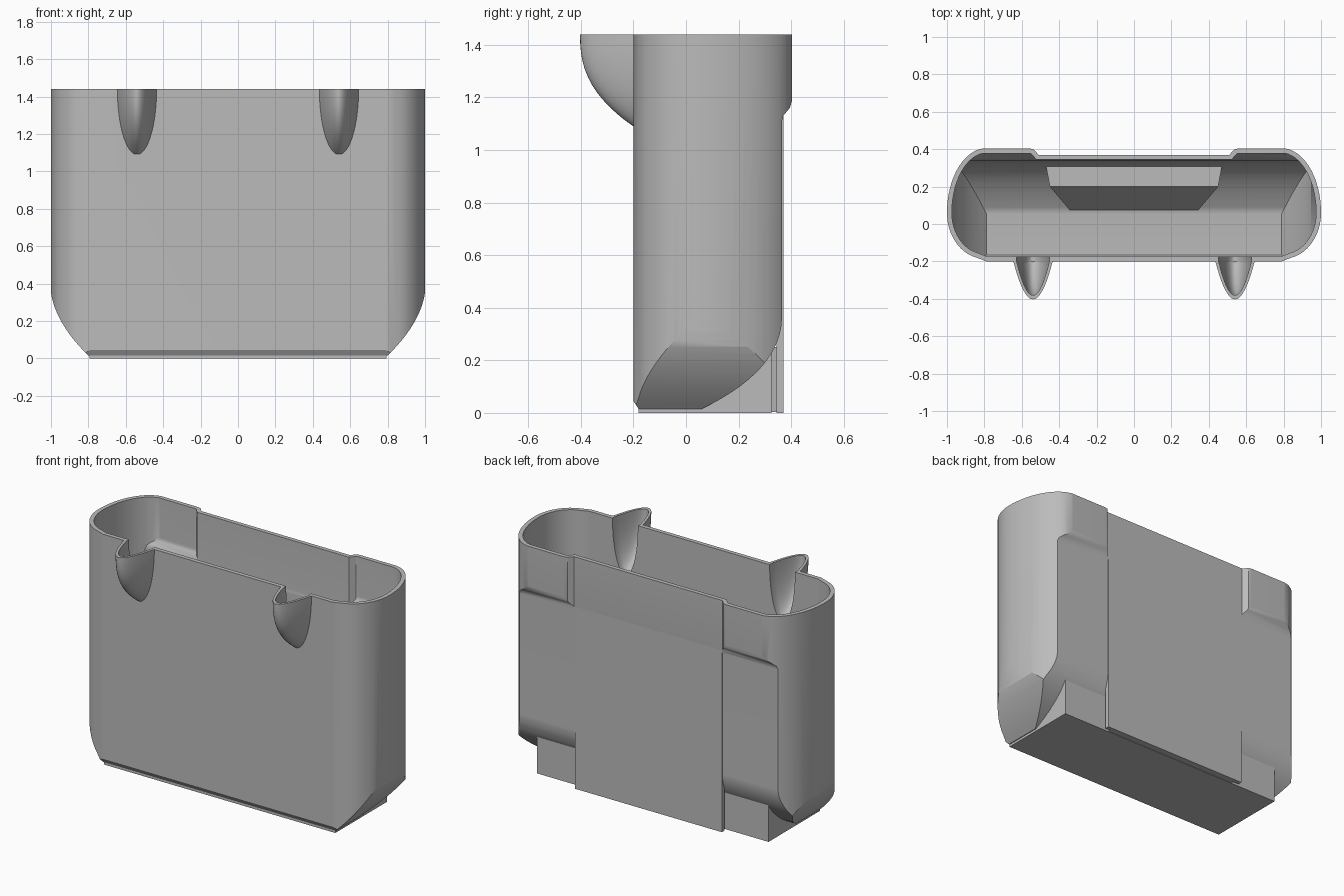
import bpy, bmesh, math
from mathutils import Vector

if "Cube" in bpy.data.objects:
    bpy.data.objects.remove(bpy.data.objects["Cube"])

WALL = 0.026
TOP = 1.44

grey = bpy.data.materials.new("plain grey")
grey.use_nodes = True
grey.diffuse_color = (0.5, 0.5, 0.5, 1)
grey.node_tree.nodes["Principled BSDF"].inputs["Base Color"].default_value = grey.diffuse_color


def loft(name, rings):
    """Closed solid through rings of equal point count."""
    bm = bmesh.new()
    loops = [[bm.verts.new(p) for p in ring] for ring in rings]
    n = len(loops[0])
    for a, b in zip(loops, loops[1:]):
        for i in range(n):
            j = (i + 1) % n
            bm.faces.new((a[i], a[j], b[j], b[i]))
    bm.faces.new(loops[0][::-1])
    bm.faces.new(loops[-1])
    bmesh.ops.recalc_face_normals(bm, faces=bm.faces)
    mesh = bpy.data.meshes.new(name)
    bm.to_mesh(mesh)
    bm.free()
    mesh.materials.append(grey)
    obj = bpy.data.objects.new(name, mesh)
    bpy.context.collection.objects.link(obj)
    return obj


def prism(name, poly, axis, lo, hi):
    """Extrude a 2D polygon along x, y or z."""
    place = {"x": lambda p, h: (h, p[0], p[1]),
             "y": lambda p, h: (p[0], h, p[1]),
             "z": lambda p, h: (p[0], p[1], h)}[axis]
    return loft(name, [[place(p, h) for p in poly] for h in (lo, hi)])


def combine(target, tool, operation):
    bpy.context.view_layer.objects.active = target
    mod = target.modifiers.new("cut", "BOOLEAN")
    mod.operation, mod.solver, mod.object = operation, "EXACT", tool
    bpy.ops.object.modifier_apply(modifier=mod.name)
    bpy.data.objects.remove(tool)


def inset(poly, d):
    """Move every edge of a counter-clockwise polygon inward by d."""
    pts = [Vector(p) for p in poly]
    out = []
    for i, p in enumerate(pts):
        e1 = (p - pts[i - 1]).normalized()
        e2 = (pts((i + 1) % len(pts)) if callable(pts) else pts[(i + 1) % len(pts)]) - p
        e2.normalize()
        n1, n2 = Vector((-e1.y, e1.x)), Vector((-e2.y, e2.x))
        out.append(p + (n1 + n2) * d / (1 + n1.dot(n2)))
    return out


def arc(cx, cy, rx, ry, a0, a1, steps):
    angles = [math.radians(a0 + (a1 - a0) * i / steps) for i in range(steps + 1)]
    return [(cx + rx * math.cos(a), cy + ry * math.sin(a)) for a in angles]


def bezier(a, b, c, steps=14):
    a, b, c = Vector(a), Vector(b), Vector(c)
    ts = [i / steps for i in range(steps + 1)]
    return [tuple(a * (1 - t) ** 2 + b * 2 * t * (1 - t) + c * t * t) for t in ts]


def mirrored(half):
    return half + [(-x, y) for x, y in reversed(half)]


# Plan outline, end profile and side profile of the bin
outline = mirrored([(0.79, -0.2)] + arc(0.8, 0.06, 0.2, 0.245, -78, 0, 12)
                   + arc(0.79, 0.06, 0.21, 0.345, 6, 90, 14)
                   + [(0.56, 0.405), (0.535, 0.398), (0.51, 0.37)])
front_profile = mirrored(bezier((0.8, 0.015), (0.99, 0.2), (1.003, 0.38)) + [(1.01, 1.7)])
side_profile = ([(-0.21, 1.7), (-0.21, 0.06), (-0.18, 0.015)]
                + bezier((0.06, 0.015), (0.36, 0.16), (0.365, 0.36))
                + [(0.365, 1.11), (0.37, 1.13), (0.395, 1.16), (0.404, 1.19), (0.404, 1.7)])


def bin_solid(name, d, top):
    solid = prism(name, inset(outline, d), "z", -0.1, top)
    combine(solid, prism("end_trim", inset(front_profile, d), "y", -1, 1), "INTERSECT")
    combine(solid, prism("side_trim", inset(side_profile, d), "x", -1.5, 1.5), "INTERSECT")
    return solid


def spout_solid(name, x, d, top):
    """Pointed scoop that narrows downwards against the front wall."""
    rings = []
    for i in range(17):
        s = 0.995 * math.cos(math.pi / 2 * i / 16)
        w = (0.105 - 0.8 * d) * math.sqrt(1 - s * s)
        depth = (0.203 - d) * (1 - s ** 2.5)
        z = TOP - (0.35 - d) * s
        ring = []
        for k in range(21):
            t = k / 10 - 1
            ring.append((x + w * t, -0.2 - depth * (1 - t * t), z))
        rings.append(ring + [(x + w, -0.15, z), (x - w, -0.15, z)])
    if top > TOP:
        rings.append([(px, py, top) for px, py, pz in rings[-1]])
    return loft(name, rings)


# Hollow bin with two scoops
shell = bin_solid("bin_shell", 0, TOP)
for x in (-0.54, 0.54):
    combine(shell, spout_solid("spout", x, 0, TOP), "UNION")
combine(shell, bin_solid("hollow", WALL, 1.6), "DIFFERENCE")
for x in (-0.54, 0.54):
    combine(shell, spout_solid("spout_hollow", x, 0.022, 1.6), "DIFFERENCE")

# Foot under the curved bottom
base = prism("base_block", [(-0.18, 0), (0.325, 0), (0.325, 0.235), (0.218, 0.122),
                            (0.06, 0.028), (-0.18, 0.028)], "x", -0.795, 0.795)

# Flat back panel down to the ground
panel = prism("back_panel", [(0.345, 0), (0.37, 0), (0.37, 1.135), (0.345, 1.135)],
              "x", -0.505, 0.505)

# Inner ledge with a tapered front
ledge_side = [(0.07, 0.003, 0.34), (0.36, 0.003, 0.48), (0.36, 0.25, 0.48),
              (0.2, 0.25, 0.45), (0.07, 0.045, 0.34)]
ledge = loft("inner_ledge", [[(s * w, y, z) for y, z, w in ledge_side] for s in (-1, 1)])

# Smooth curved walls, keep real edges sharp
bpy.ops.object.select_all(action="DESELECT")
shell.select_set(True)
bpy.context.view_layer.objects.active = shell
bpy.ops.object.shade_smooth_by_angle(angle=math.radians(28))
weighted = shell.modifiers.new("even_shading", "WEIGHTED_NORMAL")
weighted.keep_sharp = True
